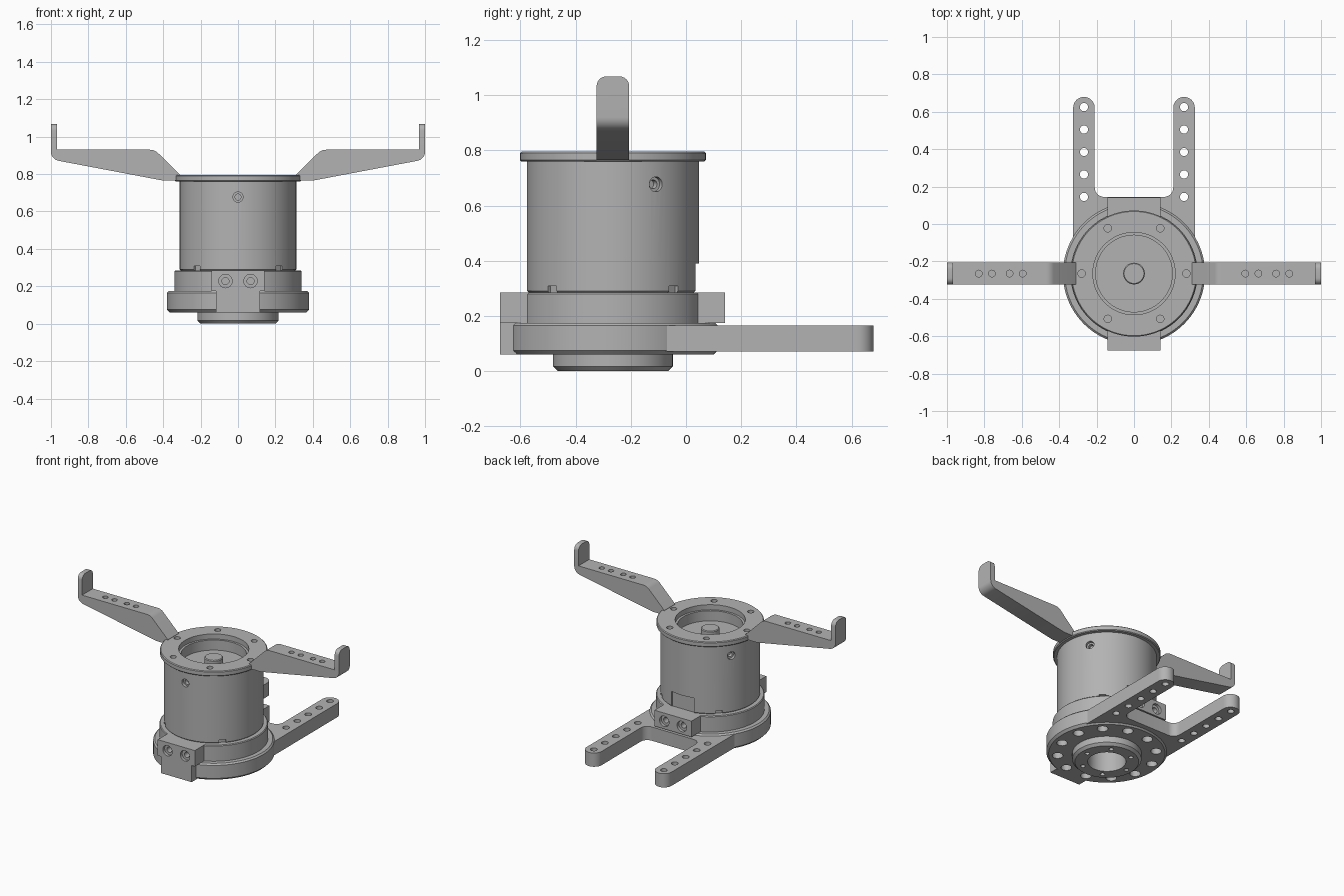
import bpy, bmesh, math
from mathutils import Vector, Matrix

if "Cube" in bpy.data.objects:
    bpy.data.objects.remove(bpy.data.objects["Cube"], do_unlink=True)

CY = -0.265  # y of the housing axis
grey = bpy.data.materials.new("machined_grey")
grey.use_nodes = True
grey.diffuse_color = (0.45, 0.45, 0.45, 1)
grey.node_tree.nodes["Principled BSDF"].inputs["Base Color"].default_value = (0.45, 0.45, 0.45, 1)


def make(name, bm):
    bmesh.ops.recalc_face_normals(bm, faces=bm.faces)
    mesh = bpy.data.meshes.new(name)
    bm.to_mesh(mesh)
    bm.free()
    mesh.materials.append(grey)
    ob = bpy.data.objects.new(name, mesh)
    bpy.context.collection.objects.link(ob)
    return ob


def activate(ob):
    bpy.ops.object.select_all(action='DESELECT')
    ob.select_set(True)
    bpy.context.view_layer.objects.active = ob


def smooth(ob):
    activate(ob)
    bpy.ops.object.shade_smooth_by_angle(angle=math.radians(30))


def boolean(ob, tool, operation='DIFFERENCE'):
    tool.hide_render = True
    mod = ob.modifiers.new("boolean", 'BOOLEAN')
    mod.operation = operation
    mod.solver = 'EXACT'
    mod.use_self = True
    mod.object = tool
    activate(ob)
    bpy.ops.object.modifier_apply(modifier=mod.name)
    bpy.data.objects.remove(tool, do_unlink=True)


def lathe(name, profile, closed=False, steps=96):
    bm = bmesh.new()
    verts = [bm.verts.new((r, CY, z)) for r, z in profile]
    pairs = list(zip(verts, verts[1:]))
    if closed:
        pairs.append((verts[-1], verts[0]))
    edges = [bm.edges.new(p) for p in pairs]
    bmesh.ops.spin(bm, geom=verts + edges, cent=(0, CY, 0), axis=(0, 0, 1),
                   angle=math.tau, steps=steps)
    bmesh.ops.remove_doubles(bm, verts=bm.verts, dist=0.0005)
    return make(name, bm)


def prism(name, points, offset):
    # Extrude a flat outline along the offset vector
    bm = bmesh.new()
    face = bm.faces.new([bm.verts.new(p) for p in points])
    out = bmesh.ops.extrude_face_region(bm, geom=[face])
    bmesh.ops.translate(bm, vec=offset, verts=[v for v in out["geom"] if isinstance(v, bmesh.types.BMVert)])
    return make(name, bm)


def add_hole(bm, centre, axis, radius, depth):
    # Drill of given depth on both sides of the surface point
    turn = Vector((0, 0, 1)).rotation_difference(Vector(axis)).to_matrix().to_4x4()
    bmesh.ops.create_cone(bm, cap_ends=True, segments=24, radius1=radius, radius2=radius,
                          depth=2 * depth, matrix=Matrix.Translation(centre) @ turn)


def add_box(bm, centre, size, angle=0):
    bmesh.ops.create_cube(bm, size=1, matrix=Matrix.Translation(centre)
                          @ Matrix.Rotation(angle, 4, 'Z') @ Matrix.Diagonal((*size, 1)))


def polar(radius, degrees, z):
    a = math.radians(degrees)
    return Vector((radius * math.cos(a), CY + radius * math.sin(a), z))


def arc(cx, cy, radius, start, end, steps=10):
    angles = [math.radians(start + (end - start) * i / steps) for i in range(steps + 1)]
    return [(cx + radius * math.cos(a), cy + radius * math.sin(a)) for a in angles]


# Base disc with lower boss, joined to the fork plate
base = lathe("base_disc_and_fork", [
    (0, 0.14), (0.12, 0.14), (0.12, 0), (0.2, 0), (0.217, 0.017), (0.217, 0.06),
    (0.365, 0.06), (0.38, 0.075), (0.38, 0.165), (0.37, 0.175), (0, 0.175)])
half = [(0.325, CY + 0.19)] + arc(0.2675, 0.622, 0.0575, 0, 180, 20) + arc(0.16, 0.195, 0.05, 0, -90)
outline = half + [(-x, y) for x, y in reversed(half)]
fork = prism("fork", [(x, y, 0.07) for x, y in outline], (0, 0, 0.095))
boolean(base, fork, 'UNION')
drill = bmesh.new()
for side in (-1, 1):
    for i in range(5):
        add_hole(drill, (side * 0.2675, 0.145 + 0.12 * i, 0.12), (0, 0, 1), 0.022, 0.2)
for i in range(12):
    add_hole(drill, polar(0.31, 15 + 30 * i, 0.06), (0, 0, 1), 0.034, 0.06)
for i in range(6):
    add_hole(drill, polar(0.16, 60 * i, 0), (0, 0, 1), 0.015, 0.03)
boolean(base, make("base_drill", drill))
smooth(base)

# Collar between the base and the housing
smooth(lathe("collar", [(0, 0.175), (0.34, 0.175), (0.34, 0.28), (0.335, 0.285), (0, 0.285)]))

# Clamp blocks with counterbored screws, front one reaching down over the disc
for name, face_y, inner_y in (("front_clamp", -0.675, -0.54), ("back_clamp", 0.142, 0.01)):
    bm = bmesh.new()
    mid, deep = (face_y + inner_y) / 2, abs(face_y - inner_y)
    add_box(bm, (0, mid, 0.23), (0.284, deep, 0.11))
    clamp = make(name, bm)
    if face_y < 0:
        bm = bmesh.new()
        add_box(bm, (0, -0.645, 0.1225), (0.236, 0.06, 0.125))
        boolean(clamp, make("clamp_skirt", bm), 'UNION')
    drill = bmesh.new()
    for x in (-0.067, 0.067):
        add_hole(drill, (x, face_y, 0.228), (0, 1, 0), 0.036, 0.02)
        add_hole(drill, (x, face_y, 0.228), (0, 1, 0), 0.019, 0.06)
    boolean(clamp, make("clamp_drill", drill))
    smooth(clamp)

# Housing cylinder with set-screw holes, notches and a rear window
housing = lathe("housing", [
    (0, 0.285), (0.306, 0.285), (0.312, 0.291), (0.312, 0.76), (0.205, 0.76), (0.205, 0.69), (0, 0.69)])
drill = bmesh.new()
for angle in (-90, 30, 150):
    spot = polar(0.312, angle, 0.677)
    outward = polar(1, angle, 0) - Vector((0, CY, 0))
    add_hole(drill, spot, outward, 0.027, 0.02)
    add_hole(drill, spot, outward, 0.016, 0.045)
for angle in (45, 135, 225, 315):
    add_box(drill, polar(0.312, angle, 0.29), (0.03, 0.045, 0.036), math.radians(angle))
add_box(drill, (0, 0.055, 0.335), (0.17, 0.06, 0.11))
boolean(housing, make("housing_drill", drill))
smooth(housing)

# Top flange ring and central shaft
flange = lathe("top_flange", [
    (0.22, 0.755), (0.332, 0.76), (0.337, 0.765), (0.337, 0.79), (0.332, 0.795), (0.22, 0.795)], True)
drill = bmesh.new()
for i in range(6):
    add_hole(drill, polar(0.28, 60 * i, 0.795), (0, 0, 1), 0.02, 0.03)
boolean(flange, make("flange_drill", drill))
smooth(flange)
smooth(lathe("shaft", [(0, 0.685), (0.058, 0.685), (0.058, 0.735), (0.053, 0.74), (0, 0.74)], steps=32))

# Side arms with upturned rounded tips
for name, side in (("left_arm", 1), ("right_arm", -1)):
    profile = ([(0.31, 0.765), (0.4, 0.765)] + arc(0.95, 0.92, 0.05, -79, 0, 8)
               + [(1, 1.068), (0.967, 1.068), (0.967, 0.93)] + arc(0.47, 0.87, 0.06, 90, 132, 6)
               + [(0.31, 0.797)])
    arm = prism(name, [(side * x, CY - 0.059, z) for x, z in profile], (0, 0.118, 0))
    bm = bmesh.new()
    bm.from_mesh(arm.data)
    tips = [e for e in bm.edges if all(v.co.z > 1.06 for v in e.verts)
            and abs(e.verts[0].co.y - e.verts[1].co.y) < 0.01]
    bmesh.ops.bevel(bm, geom=tips, offset=0.035, segments=6, profile=0.5, affect='EDGES')
    bm.to_mesh(arm.data)
    bm.free()
    drill = bmesh.new()
    for x in (0.595, 0.665, 0.76, 0.83):
        add_hole(drill, (side * x, CY, 0.93), (0, 0, 1), 0.018, 0.04)
    boolean(arm, make("arm_drill", drill))
    smooth(arm)
